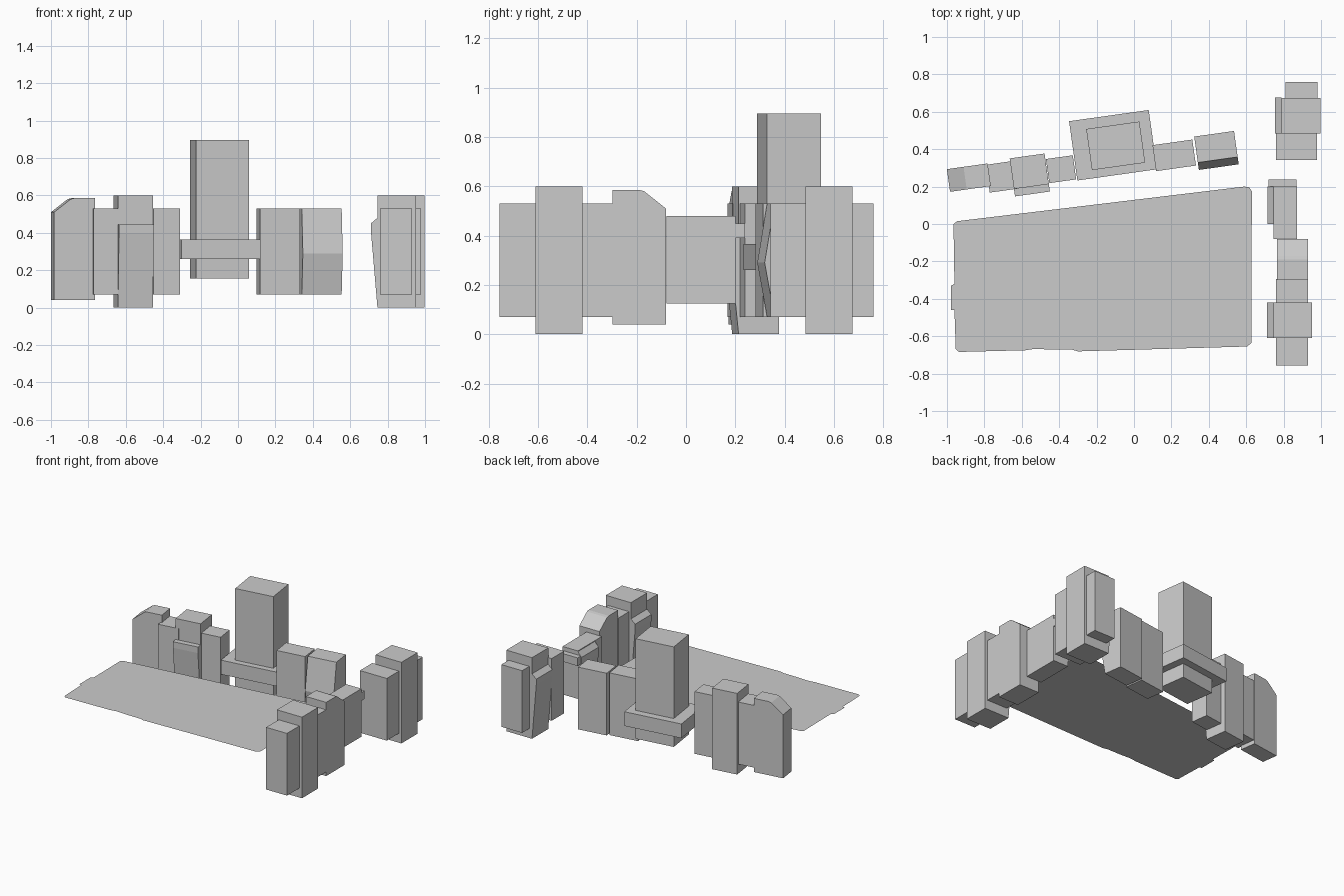
import bpy, math
from mathutils import Matrix, Vector

if "Cube" in bpy.data.objects:
    bpy.data.objects.remove(bpy.data.objects["Cube"])


def mesh_object(name, verts, faces, cx=0, cy=0, rot=0):
    m = Matrix.Translation((cx, cy, 0)) @ Matrix.Rotation(math.radians(rot), 4, 'Z')
    me = bpy.data.meshes.new(name)
    me.from_pydata([m @ Vector(v) for v in verts], [], faces)
    me.update()
    ob = bpy.data.objects.new(name, me)
    bpy.context.collection.objects.link(ob)
    return ob


def prism(a, b):
    """Faces and vertices joining two matching outlines."""
    n = len(a)
    faces = [tuple(range(n)), tuple(reversed(range(n, 2 * n)))]
    faces += [(i, i + n, (i + 1) % n + n, (i + 1) % n) for i in range(n)]
    return a + b, faces


def side_profile(name, cx, cy, rot, w, prof):
    """Depth/height outline (y, z) run along the street front."""
    v, f = prism([(w / 2, y, z) for y, z in prof], [(-w / 2, y, z) for y, z in prof])
    return mesh_object(name, v, f, cx, cy, rot)


def front_profile(name, cx, cy, rot, d, prof):
    """Front outline (x, z) run from front to back."""
    v, f = prism([(x, -d / 2, z) for x, z in prof], [(x, d / 2, z) for x, z in prof])
    return mesh_object(name, v, f, cx, cy, rot)


def block(name, cx, cy, rot, w, d, z0, z1):
    h = d / 2
    return side_profile(name, cx, cy, rot, w, [(-h, z0), (h, z0), (h, z1), (-h, z1)])


def bay_house(name, cx, cy, rot, w, d, z0, z1, bay, lo, hi, top):
    """House whose front leans out to a bay of depth `bay`."""
    h = d / 2
    prof = [(-h, z0), (h, z0), (h, z1), (-h, z1)]
    if top < z1:
        prof.append((-h, top))
    prof.append((-h - bay, hi))
    if lo < hi:
        prof.append((-h - bay, lo))
    return side_profile(name, cx, cy, rot, w, prof)


def gable_house(name, cx, cy, rot, w, d):
    """House with the roof falling away at one end."""
    h = w / 2
    return front_profile(name, cx, cy, rot, d, [
        (-h, .04), (h, .04), (h, .585), (0, .585), (-.02, .58), (-h, .51)])


ROW, SIDE = 8, -90   # heading of the back row and of the right column

# Market square: a single flat sheet
outline = [(-.965, 0), (-.96, -.32), (-.978, -.33), (-.978, -.46), (-.96, -.46),
           (-.953, -.67), (-.935, -.684), (-.58, -.675), (-.53, -.667), (-.44, -.672),
           (-.33, -.672), (-.30, -.681), (.605, -.655), (.628, -.635), (.63, .175),
           (.615, .197), (.59, .2), (-.945, .015)]
mesh_object("square", [(x, y, .27) for x, y in outline], [tuple(range(len(outline)))])

# Tower and its surrounding slab
block("tower", -.098, .418, ROW, .287, .222, .155, .895)
block("tower_base", -.112, .421, ROW, .43, .32, .26, .365)

# Back row of houses
gable_house("row_gable_house", -.883, .248, ROW, .22, .122)
block("row_house_a", -.705, .253, ROW, .155, .15, .07, .53)
bay_house("row_tall_house", -.56, .282, ROW, .188, .165, 0, .6, .04, .40, .445, .445)
block("row_house_b", -.39, .293, ROW, .145, .13, .07, .53)
block("row_house_c", .215, .367, ROW, .215, .14, .07, .53)
bay_house("row_bay_house", .438, .413, ROW, .215, .14, .07, .53, .04, .29, .29, .53)

# Right column of houses
block("side_house_a", .845, -.683, SIDE, .146, .17, .07, .53)
bay_house("side_tall_house", .848, -.515, SIDE, .19, .205, 0, .6, .035, .41, .45, .48)
block("side_house_b", .845, -.36, SIDE, .13, .17, .07, .53)
gable_house("side_gable_house", .848, -.19, SIDE, .217, .165)
block("side_low_house", .808, .06, SIDE, .28, .125, .125, .48)
side_profile("side_low_bay", .745, .10, SIDE, .20,
             [(0, .15), (0, .475), (-.03, .44), (-.03, .39)])
block("side_low_end", .795, .219, SIDE, .04, .15, .39, .45)

# Far right pair
block("far_house_front", .868, .415, SIDE, .145, .22, .07, .53)
bay_house("far_tall_house", .893, .58, SIDE, .19, .21, 0, .6, .035, .41, .45, .48)
block("far_house_back", .895, .717, SIDE, .085, .17, .07, .53)

# Consistent outward normals on the solid parts
import bmesh
for ob in bpy.context.collection.objects:
    bm = bmesh.new()
    bm.from_mesh(ob.data)
    bmesh.ops.recalc_face_normals(bm, faces=bm.faces)
    if ob.name == "square" and bm.faces[:][0].normal.z < 0:
        bmesh.ops.reverse_faces(bm, faces=bm.faces)
    bm.to_mesh(ob.data)
    bm.free()
